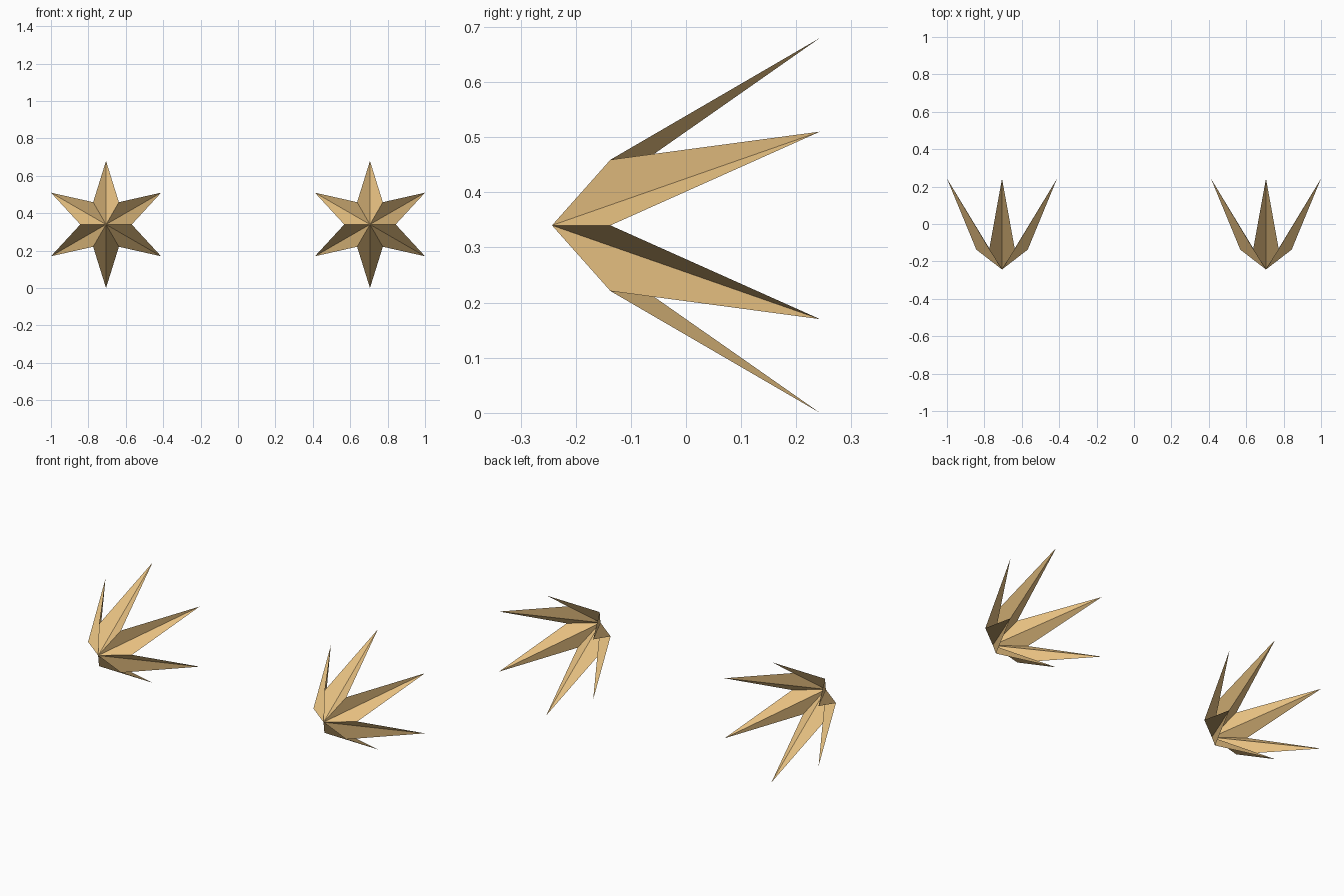
import bpy, bmesh
from math import sin, cos, pi

if "Cube" in bpy.data.objects:
    bpy.data.objects.remove(bpy.data.objects["Cube"])

POINTS = 6
TIP_R, INNER_R = 0.34, 0.1375
APEX_Y, INNER_Y, TIP_Y = -0.243, -0.137, 0.243
CENTRE_X, CENTRE_Z = 0.7056, 0.34

gold = bpy.data.materials.new("pale_gold")
gold.diffuse_color = (0.8, 0.53, 0.22, 1)
gold.use_nodes = True
gold.node_tree.nodes["Principled BSDF"].inputs["Base Color"].default_value = gold.diffuse_color


def star(name, x):
    """Open folded star: the centre faces front, the tips sweep back."""
    bm = bmesh.new()
    apex = bm.verts.new((0, APEX_Y, 0))
    rim = []
    for i in range(2 * POINTS):
        a = i * pi / POINTS
        r, y = (TIP_R, TIP_Y) if i % 2 else (INNER_R, INNER_Y)
        rim.append(bm.verts.new((r * cos(a), y, r * sin(a))))
    # fan of flat facets, two per point
    for i, v in enumerate(rim):
        bm.faces.new((apex, v, rim[(i + 1) % len(rim)]))
    mesh = bpy.data.meshes.new(name)
    bm.to_mesh(mesh)
    bm.free()
    mesh.materials.append(gold)
    obj = bpy.data.objects.new(name, mesh)
    obj.location = (x, 0, CENTRE_Z)
    bpy.context.collection.objects.link(obj)


# matching pair, left and right
star("left_star", -CENTRE_X)
star("right_star", CENTRE_X)
